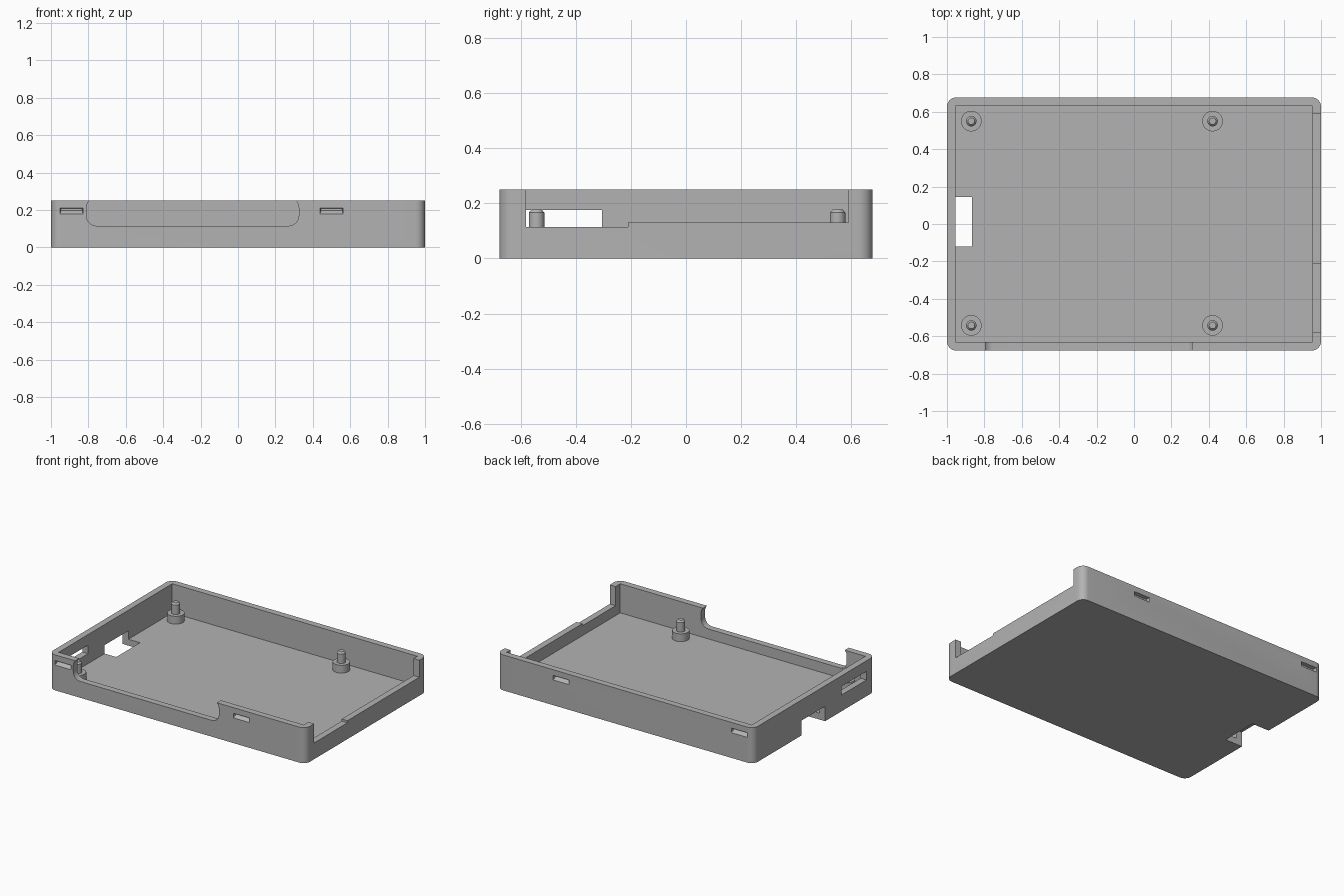
import bpy, bmesh, math

if "Cube" in bpy.data.objects:
    bpy.data.objects.remove(bpy.data.objects["Cube"])

grey = bpy.data.materials.new("grey_plastic")
grey.diffuse_color = (0.45, 0.45, 0.45, 1)
grey.use_nodes = True
grey.node_tree.nodes["Principled BSDF"].inputs["Base Color"].default_value = grey.diffuse_color

HX, HY, H = 1.0, 0.677, 0.25      # outer half sizes and height
WALL, FLOOR = 0.045, 0.045


def finish(name, bm):
    bmesh.ops.recalc_face_normals(bm, faces=bm.faces)
    me = bpy.data.meshes.new(name)
    bm.to_mesh(me)
    bm.free()
    me.materials.append(grey)
    ob = bpy.data.objects.new(name, me)
    bpy.context.collection.objects.link(ob)
    return ob


def rounded_rect(a0, a1, b0, b1, r, seg=8):
    pts = []
    corners = [(a1 - r, b1 - r), (a0 + r, b1 - r), (a0 + r, b0 + r), (a1 - r, b0 + r)]
    for q, (ca, cb) in enumerate(corners):
        for i in range(seg + 1):
            t = math.pi / 2 * (q + i / seg)
            pts.append((ca + r * math.cos(t), cb + r * math.sin(t)))
    return pts


def loft(name, lower, upper):
    """Solid between two matching point loops."""
    bm = bmesh.new()
    a = [bm.verts.new(p) for p in lower]
    b = [bm.verts.new(p) for p in upper]
    n = len(a)
    bm.faces.new(a)
    bm.faces.new(b)
    for i in range(n):
        j = (i + 1) % n
        bm.faces.new((a[i], a[j], b[j], b[i]))
    return finish(name, bm)


def box(name, x0, x1, y0, y1, z0, z1):
    c = [(x0, y0), (x1, y0), (x1, y1), (x0, y1)]
    return loft(name, [(x, y, z0) for x, y in c], [(x, y, z1) for x, y in c])


def clip_notch(x, side):
    """Wedge cutter for a shallow clip groove on the front or back wall."""
    out, face, deep = [side * (HY + d) for d in (0.03, 0.0, -0.026)]
    bm = bmesh.new()
    rings = []
    for hw, y, z0, z1 in ((0.062, out, 0.178, 0.21),
                          (0.062, face, 0.178, 0.21),
                          (0.056, deep, 0.198, 0.207)):
        rings.append([bm.verts.new((x + sx * hw, y, z))
                      for sx, z in ((-1, z0), (1, z0), (1, z1), (-1, z1))])
    bm.faces.new(rings[0])
    bm.faces.new(rings[2])
    for a, b in zip(rings, rings[1:]):
        for i in range(4):
            j = (i + 1) % 4
            bm.faces.new((a[i], a[j], b[j], b[i]))
    return finish("clip_cutter", bm)


# tray body with rounded vertical corners
outline = rounded_rect(-HX, HX, -HY, HY, 0.05)
case = loft("tray", [(x, y, 0) for x, y in outline], [(x, y, H) for x, y in outline])

# hollow interior
cutters = [box("cavity_cutter", -HX + WALL, HX - WALL, -HY + WALL, HY - WALL, FLOOR, 0.5)]

# front opening with rounded ends that curl in at the rim
front = rounded_rect(-0.81, 0.325, 0.115, 0.267, 0.055)
cutters.append(loft("front_cutter", [(x, -0.8, z) for x, z in front],
                    [(x, -0.6, z) for x, z in front]))

# stepped right opening
step = [(-0.58, 0.115), (-0.21, 0.115), (-0.21, 0.13), (0.59, 0.13), (0.59, 0.4), (-0.58, 0.4)]
cutters.append(loft("right_cutter", [(0.9, y, z) for y, z in step],
                    [(1.1, y, z) for y, z in step]))

# left wall slot, and notch through the lower wall and floor
cutters.append(box("slot_cutter", -1.1, -0.9, -0.58, -0.305, 0.115, 0.175))
cutters.append(box("notch_cutter", -1.1, -0.865, -0.12, 0.145, -0.1, 0.105))

# clip grooves on the front and back walls
for side in (-1, 1):
    for x in (-0.89, 0.5):
        cutters.append(clip_notch(x, side))

bpy.context.view_layer.objects.active = case
for c in cutters:
    c.hide_render = True
    m = case.modifiers.new("cut", "BOOLEAN")
    m.operation, m.solver, m.object = "DIFFERENCE", "EXACT", c
    bpy.ops.object.modifier_apply(modifier=m.name)
for c in cutters:
    bpy.data.objects.remove(c)


def standoff(x, y):
    """Wide collar with a thin chamfered peg, turned from one profile."""
    profile = [(0.055, FLOOR - 0.01), (0.055, 0.1), (0.028, 0.1),
               (0.028, 0.166), (0.018, 0.178)]
    bm = bmesh.new()
    n = 32
    rings = [[bm.verts.new((x + r * math.cos(2 * math.pi * i / n),
                            y + r * math.sin(2 * math.pi * i / n), z))
              for i in range(n)] for r, z in profile]
    for a, b in zip(rings, rings[1:]):
        for i in range(n):
            j = (i + 1) % n
            bm.faces.new((a[i], a[j], b[j], b[i]))
    bm.faces.new(rings[0])
    bm.faces.new(rings[-1])
    return finish("standoff_peg", bm)


# four board standoffs
parts = [case] + [standoff(x, y) for x in (-0.87, 0.42) for y in (-0.542, 0.55)]

bpy.ops.object.select_all(action="DESELECT")
for ob in parts:
    ob.select_set(True)
bpy.context.view_layer.objects.active = case
bpy.ops.object.shade_smooth_by_angle(angle=math.radians(30))
